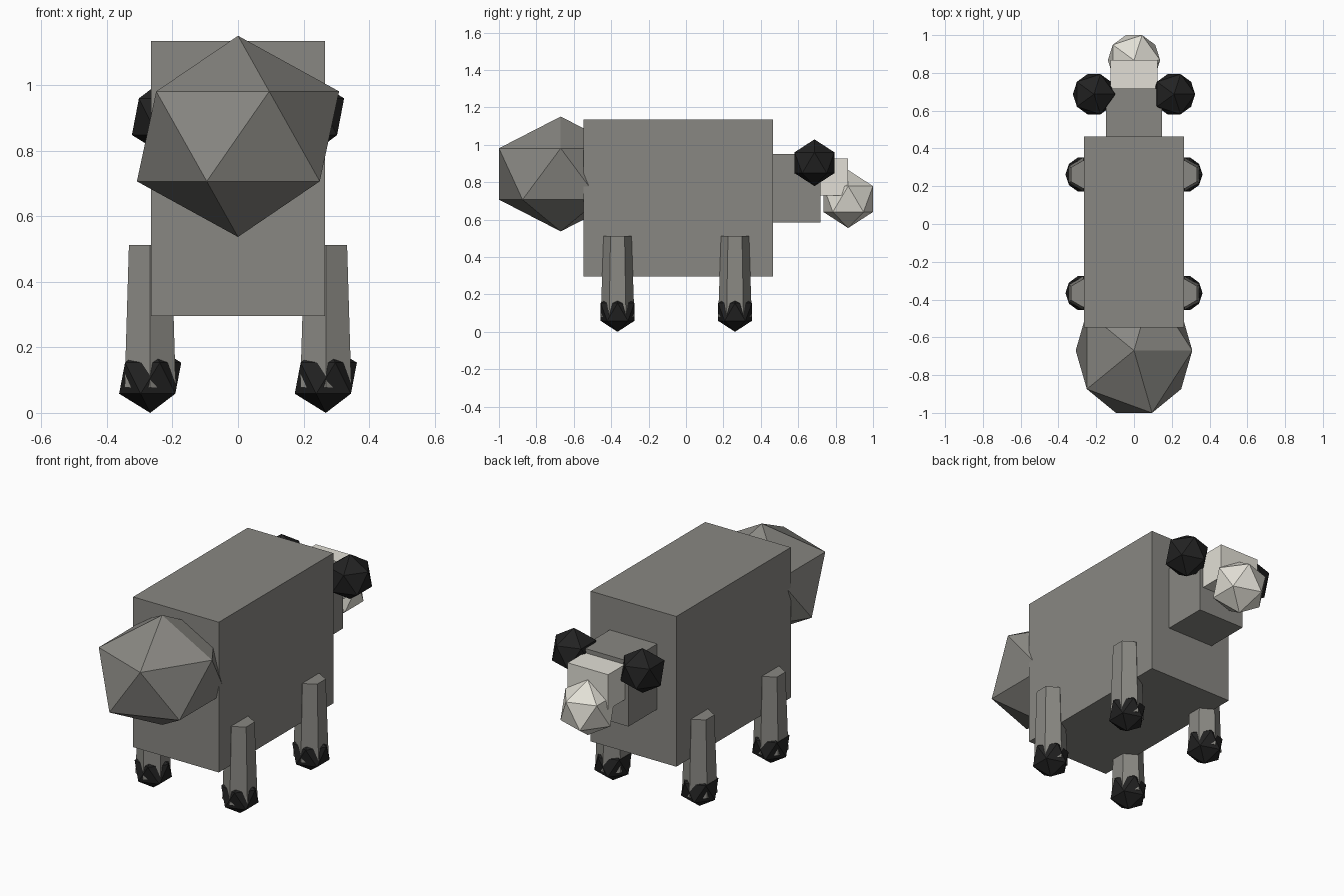
import bpy

default = bpy.data.objects.get("Cube")
if default:
    bpy.data.objects.remove(default, do_unlink=True)


def material(name, rgb):
    mat = bpy.data.materials.new(name)
    mat.use_nodes = True
    colour = (*rgb, 1)
    mat.diffuse_color = colour
    mat.node_tree.nodes["Principled BSDF"].inputs["Base Color"].default_value = colour
    return mat


GREY = material("warm grey fur", (0.25, 0.245, 0.225))
CREAM = material("pale cream", (0.76, 0.74, 0.67))
BLACK = material("soft black", (0.016, 0.016, 0.016))


def finish(name, mat):
    obj = bpy.context.object
    obj.name = name
    obj.data.materials.append(mat)
    return obj


def box(name, low, high, mat):
    centre = [(a + b) / 2 for a, b in zip(low, high)]
    bpy.ops.mesh.primitive_cube_add(size=1, location=centre)
    obj = finish(name, mat)
    obj.scale = [b - a for a, b in zip(low, high)]


def gem(name, centre, radii, mat):
    bpy.ops.mesh.primitive_ico_sphere_add(subdivisions=1, radius=1, location=centre)
    finish(name, mat).scale = radii


# Body, head and muzzle blocks
box("body", (-0.265, -0.548, 0.295), (0.265, 0.464, 1.135), GREY)
box("head", (-0.147, 0.42, 0.585), (0.147, 0.718, 0.95), GREY)
box("muzzle", (-0.125, 0.65, 0.73), (0.125, 0.867, 0.926), CREAM)

# Faceted nose and tail
gem("nose", (0, 0.867, 0.71), (0.155, 0.156, 0.155), CREAM)
gem("tail", (0, -0.67, 0.844), (0.345, 0.388, 0.307), GREY)

# Ears, and tapered six-sided legs on faceted hooves
for side, sign in (("left", 1), ("right", -1)):
    gem(side + "_ear", (sign * 0.212, 0.687, 0.904), (0.125,) * 3, BLACK)
    for end, y in (("front", -0.366), ("back", 0.262)):
        bpy.ops.mesh.primitive_cone_add(vertices=6, radius1=0.09, radius2=0.075,
                                        depth=0.434, location=(sign * 0.268, y, 0.295))
        finish(f"{end}_{side}_leg", GREY)
        gem(f"{end}_{side}_hoof", (sign * 0.268, y, 0.106), (0.106,) * 3, BLACK)
